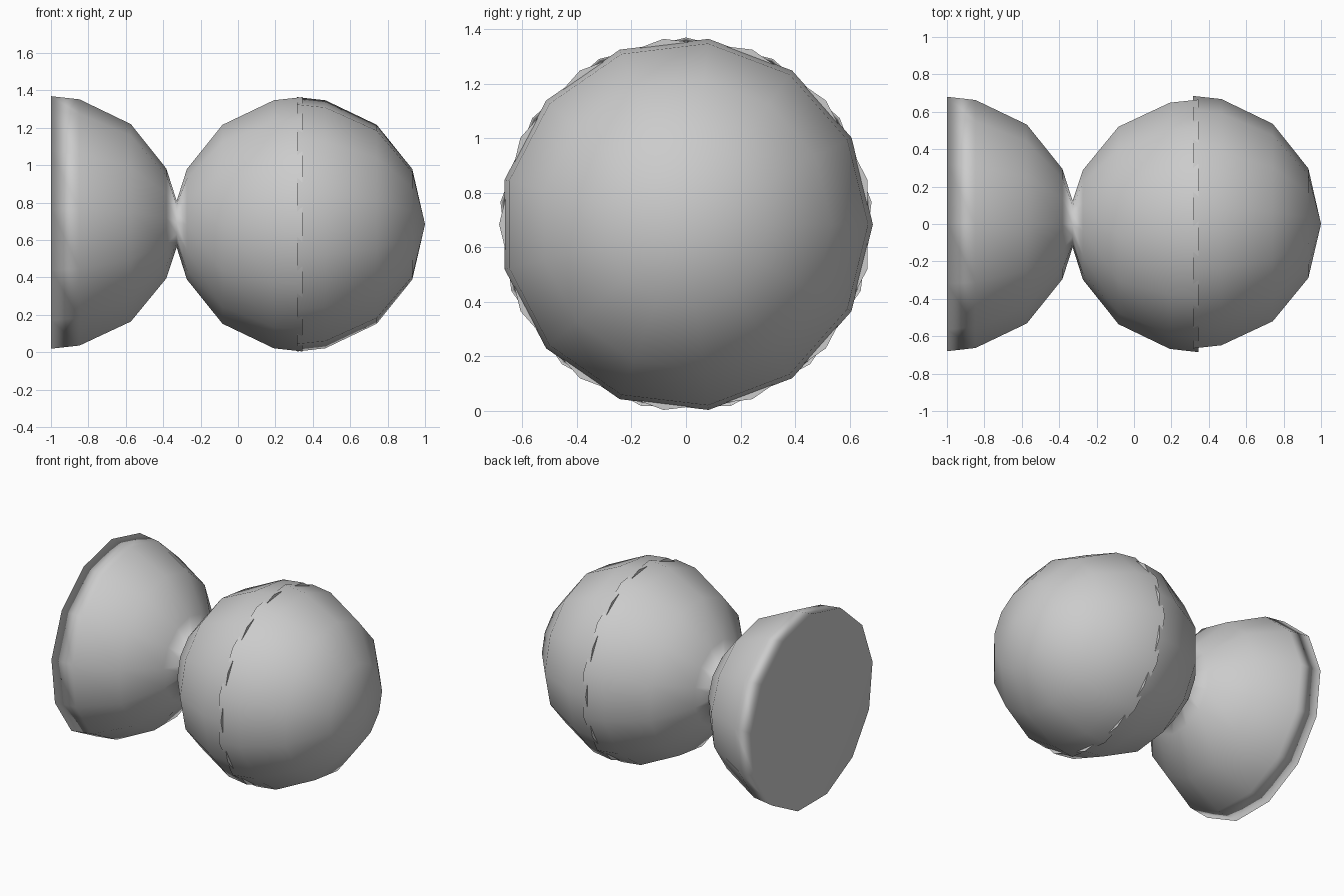
import bpy, bmesh, math

if "Cube" in bpy.data.objects:
    bpy.data.objects.remove(bpy.data.objects["Cube"])

SIDES = 13
CENTRE_Z = 0.684
R = 0.685


def lathe(name, rings, start_cap_smooth, end_cap):
    """Turn rings of (x, radius, phase in degrees) about the x axis."""
    bm = bmesh.new()
    loops = []
    for x, r, phase in rings:
        if r == 0:
            loops.append([bm.verts.new((x, 0, CENTRE_Z))])
            continue
        loop = []
        for i in range(SIDES):
            a = math.radians(phase) + math.tau * i / SIDES
            loop.append(bm.verts.new((x, r * math.cos(a), CENTRE_Z + r * math.sin(a))))
        loops.append(loop)
    for a, b in zip(loops, loops[1:]):
        for i in range(SIDES):
            j = (i + 1) % SIDES
            if len(b) == 1:
                bm.faces.new((a[i], a[j], b[0]))
            else:
                bm.faces.new((a[i], a[j], b[j], b[i]))
    caps = [(bm.faces.new(loops[0]), start_cap_smooth)]
    if end_cap:
        caps.append((bm.faces.new(loops[-1]), False))
    for f in bm.faces:
        f.smooth = True
    for cap, smooth in caps:
        for e in cap.edges:
            e.smooth = smooth
    bmesh.ops.recalc_face_normals(bm, faces=bm.faces)
    mesh = bpy.data.meshes.new(name)
    bm.to_mesh(mesh)
    bm.free()
    obj = bpy.data.objects.new(name, mesh)
    bpy.context.collection.objects.link(obj)
    if start_cap_smooth:
        # large end disc dominates the rim shading
        mod = obj.modifiers.new("rim_shading", 'WEIGHTED_NORMAL')
        mod.mode = 'FACE_AREA'
        mod.keep_sharp = True
    return obj


def half_ball(centre, direction, phase):
    """Rings from the equator towards the pole, pole left out."""
    angles = [0] + [180 / 7 * (k + 0.5) for k in range(3)]
    return [(centre + direction * R * math.sin(math.radians(a)),
             R * math.cos(math.radians(a)), phase) for a in angles]


# Bell and inner half of the ball, joined by a narrow neck
quarter = 360 / SIDES / 4
bell = half_ball(-1.0, 1, 180 - quarter)
neck = [(-0.328, 0.125, 180 - quarter / 2)]
inner = half_ball(0.344, -1, 180)[::-1]
lathe("bell_and_inner_ball", bell + neck + inner, True, True)

# Outer half of the ball, slightly overlapping the inner half
lathe("outer_ball", half_ball(0.315, 1, 0) + [(1.0, 0, 0)], False, False)
